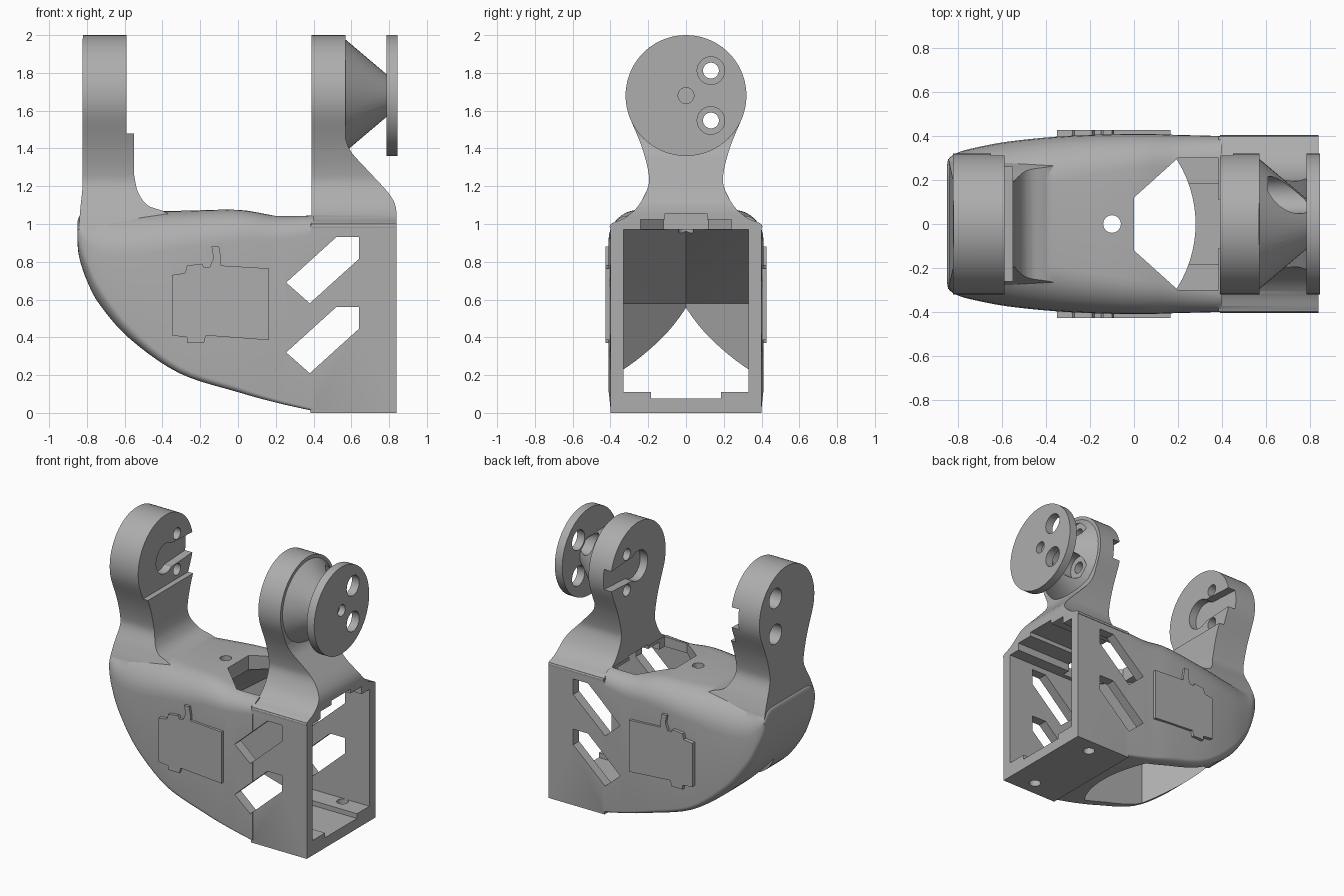
import bpy, bmesh, math
from mathutils import Vector

cube = bpy.data.objects.get("Cube")
if cube:
    bpy.data.objects.remove(cube, do_unlink=True)

grey = bpy.data.materials.new("plain grey")
grey.use_nodes = True
grey.diffuse_color = (0.42, 0.42, 0.42, 1)
grey.node_tree.nodes["Principled BSDF"].inputs["Base Color"].default_value = (0.42, 0.42, 0.42, 1)


def make(name, bm):
    bmesh.ops.recalc_face_normals(bm, faces=bm.faces)
    me = bpy.data.meshes.new(name)
    bm.to_mesh(me)
    bm.free()
    me.materials.append(grey)
    ob = bpy.data.objects.new(name, me)
    bpy.context.collection.objects.link(ob)
    return ob


def prism(name, pts, axis, lo, hi):
    """Extrude a flat outline along one axis."""
    place = {"x": lambda a, b, c: (c, a, b), "y": lambda a, b, c: (a, c, b),
             "z": lambda a, b, c: (a, b, c)}[axis]
    bm = bmesh.new()
    ends = [[bm.verts.new(place(a, b, c)) for a, b in pts] for c in (lo, hi)]
    n = len(pts)
    bm.faces.new(ends[0])
    bm.faces.new(ends[1])
    for i in range(n):
        j = (i + 1) % n
        bm.faces.new((ends[0][i], ends[0][j], ends[1][j], ends[1][i]))
    return make(name, bm)


def box(name, x0, x1, y, z0, z1):
    return prism(name, [(x0, -y), (x1, -y), (x1, y), (x0, y)], "z", z0, z1)


def rod(name, axis, centre, lo, hi, r0, r1=None, n=48):
    """Cylinder or cone along x or z between lo and hi."""
    bm = bmesh.new()
    bmesh.ops.create_cone(bm, cap_ends=True, segments=n, radius1=r0,
                          radius2=r0 if r1 is None else r1, depth=hi - lo)
    mid = (lo + hi) / 2
    for v in bm.verts:
        a, b, c = v.co
        v.co = ((mid + c, centre[0] + a, centre[1] + b) if axis == "x"
                else (centre[0] + a, centre[1] + b, mid + c))
    return make(name, bm)


def boolean(ob, op, tools):
    for t in tools:
        m = ob.modifiers.new("cut", "BOOLEAN")
        m.operation, m.object, m.solver = op, t, "EXACT"
        dg = bpy.context.evaluated_depsgraph_get()
        me = bpy.data.meshes.new_from_object(ob.evaluated_get(dg))
        ob.modifiers.clear()
        ob.data = me
        bpy.data.objects.remove(t, do_unlink=True)
    return ob


def spline(rows, steps):
    """Catmull-Rom interpolation through rows of values."""
    out = []
    for i in range(len(rows) - 1):
        p = [rows[max(i - 1, 0)], rows[i], rows[i + 1], rows[min(i + 2, len(rows) - 1)]]
        for s in range(steps):
            t = s / steps
            out.append([0.5 * (2 * b + (c - a) * t + (2 * a - 5 * b + 4 * c - d) * t * t
                               + (3 * b - a - 3 * c + d) * t ** 3) for a, b, c, d in zip(*p)])
    return out + [list(rows[-1])]


# Hull: rounded cross-sections (x, bottom, top, half width, bottom radius, top radius)
stations = spline([
    (-.85, .90, 1.01, .27, .05, .05), (-.84, .82, 1.04, .30, .09, .10),
    (-.80, .70, 1.06, .325, .11, .17), (-.73, .57, 1.07, .345, .10, .23),
    (-.57, .39, 1.07, .375, .07, .24), (-.31, .21, 1.07, .40, .04, .20),
    (0, .11, 1.075, .41, .03, .16), (.2, .055, 1.045, .405, .02, .13), (.4, .01, 1.045, .40, .015, .10)], 5)
bm = bmesh.new()
rings = []
for x, b, t, w, rb, rt in stations:
    ring = []
    for k, (sy, z, sz, r) in enumerate([(1, t, 1, rt), (-1, t, 1, rt), (-1, b, -1, rb), (1, b, -1, rb)]):
        for i in range(9):
            a = math.pi / 2 * (k + i / 8)
            ring.append(bm.verts.new((x, sy * (w - r) + r * math.cos(a), z - sz * r + r * math.sin(a))))
    rings.append(ring)
for p, q in zip(rings, rings[1:]):
    for i in range(len(p)):
        j = (i + 1) % len(p)
        bm.faces.new((p[i], p[j], q[j], q[i]))
bm.faces.new(rings[0])
bm.faces.new(rings[-1])
body = make("bracket_body", bm)

# Arm outline seen along x: round head, narrow neck, flared foot
HEAD = 1.68


def arm_outline(foot):
    side = [(a, z) for a, z in spline(foot + [(.20, 1.20), (.20, 1.28), (.235, 1.41), (.29, 1.545)], 5)]
    arc = [(.32 * math.cos(math.radians(d)), HEAD + .32 * math.sin(math.radians(d))) for d in range(-18, 90, 6)]
    half = side + arc
    return half + [(0, HEAD + .32)] + [(-a, z) for a, z in reversed(half)]


left = prism("left_arm", [(-.81, 2.1), (-.59, 2.1), (-.59, 1.48), (-.55, 1.48)]
             + spline([(-.55, 1.26), (-.53, 1.17), (-.48, 1.10), (-.40, 1.07), (-.32, 1.03)], 4)
             + [(-.32, .85), (-.80, .85), (-.845, .95), (-.835, 1.08), (-.822, 1.2), (-.822, 1.98)], "y", -.5, .5)
boolean(left, "INTERSECT", [prism("left_outline", arm_outline([(.30, .86), (.29, .98), (.25, 1.09)]), "x", -1, 0)])

right = prism("right_arm", [(.39, 2.1), (.56, 2.1), (.57, 1.98)]
              + spline([(.57, 1.45), (.60, 1.38), (.70, 1.27), (.80, 1.16), (.835, 1.09), (.84, 1.0)], 4)
              + [(.84, .98), (.39, .98)], "y", -.5, .5)
boolean(right, "INTERSECT",
        [prism("right_outline", arm_outline([(.399, .97), (.398, 1.0), (.32, 1.035), (.25, 1.10)]), "x", 0, 1)])

boolean(body, "UNION", [box("end_box", .385, .84, .399, 0, 1.0), left, right])

# Side plates with small tabs
plate = [(-.35, .41), (-.27, .40), (-.27, .37), (-.18, .37), (-.17, .41), (.165, .385), (.165, .765),
         (-.09, .78), (-.09, .82), (-.10, .88), (-.14, .88), (-.13, .82), (-.15, .77), (-.18, .77),
         (-.19, .79), (-.27, .78), (-.28, .74), (-.35, .73)]
boolean(body, "UNION", [prism("side_plate", plate, "y", *r) for r in ((-.427, -.36), (.36, .427))])

# Inner cavity: box running into a wedge that narrows toward the roof
bm = bmesh.new()
for z, tip, shoulder in ((.11, -.72, -.35), (.58, -.72, -.35), (.97, -.13, .20)):
    for p in ((tip, 0), (shoulder, .33), (shoulder, -.33), (1, .33), (1, -.33)):
        bm.verts.new((*p, z))
bmesh.ops.convex_hull(bm, input=bm.verts)
cavity = make("cavity", bm)

# Opening through the underside with a curved front edge
arc = [(-.265 + math.sqrt(.545 ** 2 - y * y), y) for y in [.33 * i / 8 for i in range(-8, 9)]]
underside = prism("underside_opening", arc + [(-.35, .33), (-.72, 0), (-.35, -.33)], "z", -.1, .3)
top_hole = prism("top_opening", [(0, -.12), (.2, -.3), (.385, -.3), (.385, .3), (.2, .3), (0, .12)], "z", .8, 1.2)
cutters = [cavity, underside, top_hole,
           box("floor_channel", -.1, 1, .185, .075, .3),
           box("roof_channel", .3, 1, .24, .9, 1.025),
           box("roof_groove", .3, 1, .11, .9, 1.055),
           rod("cable_hole", "z", (-.10, 0), .8, 1.2, .04)]
cutters += [rod("floor_screw_hole", "z", (.65, s * .29), -.1, .2, .04) for s in (-1, 1)]

# Slanted side windows
for dz in (0, -.37):
    window = [(.255, .69), (.38, .58), (.64, .815), (.64, .93), (.52, .93)]
    cutters.append(prism("side_window", [(x, z + dz) for x, z in window], "y", -1, 1))

# Screw holes, counterbores and horn recesses in the arm heads
BOLTS = [(sy * .132, HEAD + sz * .132) for sy in (-1, 1) for sz in (-1, 1)]
for c in BOLTS:
    cutters += [rod("bolt_hole", "x", c, -1, .7, .042), rod("bolt_bore", "x", c, -1, -.68, .072)]
for lo, hi in ((-.65, -.5), (.3, .45)):
    cutters += [rod("horn_recess", "x", (0, HEAD), lo, hi, .11),
                prism("horn_slot", [(0, HEAD - .09), (.4, HEAD - .07), (.4, HEAD + .07), (0, HEAD + .09)], "x", lo, hi)]
boolean(body, "DIFFERENCE", cutters)

# Flanged hub: scooped cone carrying a drilled disc
hub = rod("hub_cone", "x", (0, HEAD), .565, .79, .30, .11)
boolean(hub, "DIFFERENCE", [rod("scoop", "x", c, .61, .9, .085) for c in BOLTS]
        + [rod("bolt_hole", "x", c, .5, .7, .042) for c in BOLTS])
disc = rod("hub_disc", "x", (0, HEAD), .785, .845, .32, n=72)
boolean(disc, "DIFFERENCE", [rod("disc_hole", "x", c, .7, .9, .073) for c in BOLTS]
        + [rod("centre_hole", "x", (0, HEAD), .80, .9, .042)])

for ob in (body, hub, disc):
    bpy.ops.object.select_all(action="DESELECT")
    ob.select_set(True)
    bpy.context.view_layer.objects.active = ob
    bpy.ops.object.shade_smooth_by_angle(angle=math.radians(30))
